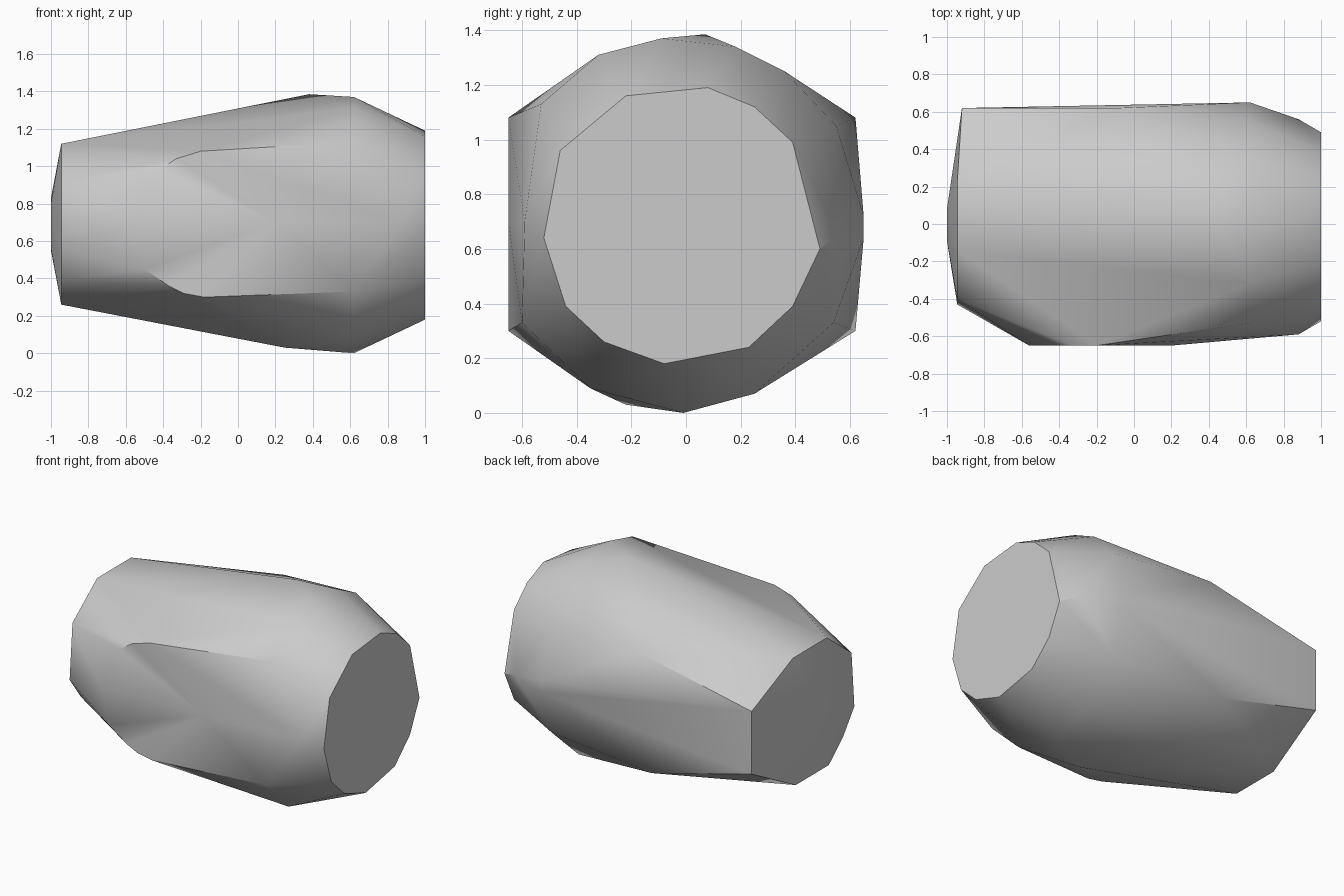
import bpy
import bmesh
import math

# Remove only the default cube
default_cube = bpy.data.objects.get("Cube")
if default_cube:
    bpy.data.objects.remove(default_cube, do_unlink=True)


def make_material(name, colour):
    material = bpy.data.materials.new(name)
    material.use_nodes = True
    material.diffuse_color = colour
    material.node_tree.nodes["Principled BSDF"].inputs["Base Color"].default_value = colour
    return material


def section(x, outline):
    """Place a (y, z) outline on the plane at the given x."""
    return [(x, y, z) for y, z in outline]


def side_panel(y, outline):
    """Place an (x, z) outline on the plane at the given y."""
    return [(x, y, z) for x, z in outline]


def build_hull(name, points, material, sharp_angle):
    """Wrap the guide sections in one convex, smooth shaded skin."""
    bm = bmesh.new()
    for point in points:
        bm.verts.new(point)
    result = bmesh.ops.convex_hull(bm, input=bm.verts[:])
    unused = set(result["geom_interior"]) | set(result["geom_unused"])
    loose = [item for item in unused if isinstance(item, bmesh.types.BMVert) and item.is_valid]
    bmesh.ops.delete(bm, geom=loose, context="VERTS")
    bmesh.ops.recalc_face_normals(bm, faces=bm.faces[:])
    mesh = bpy.data.meshes.new(name)
    bm.to_mesh(mesh)
    bm.free()
    mesh.materials.append(material)
    body = bpy.data.objects.new(name, mesh)
    bpy.context.collection.objects.link(body)
    bpy.ops.object.select_all(action="DESELECT")
    body.select_set(True)
    bpy.context.view_layer.objects.active = body
    bpy.ops.object.shade_smooth_by_angle(angle=math.radians(sharp_angle))
    return body


# Flat twelve sided end
flat_end = section(1, [
    (-.52, .64), (-.46, .96), (-.22, 1.16), (.08, 1.19), (.25, 1.12), (.39, .99),
    (.49, .6), (.39, .39), (.23, .24), (-.08, .18), (-.3, .26), (-.44, .39)])

# Widest ring, and the shoulder that rounds it into the flat end
wide_ring = section(.62, [
    (-.53, 1.13), (-.32, 1.31), (-.09, 1.37), (.18, 1.34), (.36, 1.25), (.55, 1.05),
    (.65, .72), (.65, .64), (.54, .33), (.25, .07), (-.01, 0), (-.35, .09), (-.6, .33)])
shoulder = section(.88, [(-.59, .7), (.56, .65)])
crown_and_keel = [(.38, .07, 1.385), (.25, -.22, .03)]

# Flat front panel with clipped corners
front_panel = side_panel(-.65, [
    (-.2, 1.08), (-.33, 1.04), (-.42, .98), (-.56, .7), (-.5, .45),
    (-.37, .36), (-.29, .32), (-.18, .3), (.2, .7)])

# Back panel corners, tapering towards the blunt end
back_panel = side_panel(.62, [(-.09, 1.08), (-.18, .3), (-.92, .91), (-.92, .49)])

# Slightly domed blunt end
blunt_rim = section(-.945, [
    (.22, 1.12), (-.14, 1.12), (-.4, .92), (-.43, .55), (-.31, .39), (-.16, .26), (.19, .26)])
blunt_dome = section(-1, [(.08, .83), (-.09, .8), (-.09, .56), (.08, .55)])

grey = make_material("plain grey", (.6, .6, .6, 1))
build_hull("faceted_body", flat_end + wide_ring + shoulder + crown_and_keel
           + front_panel + back_panel + blunt_rim + blunt_dome, grey, 30)
